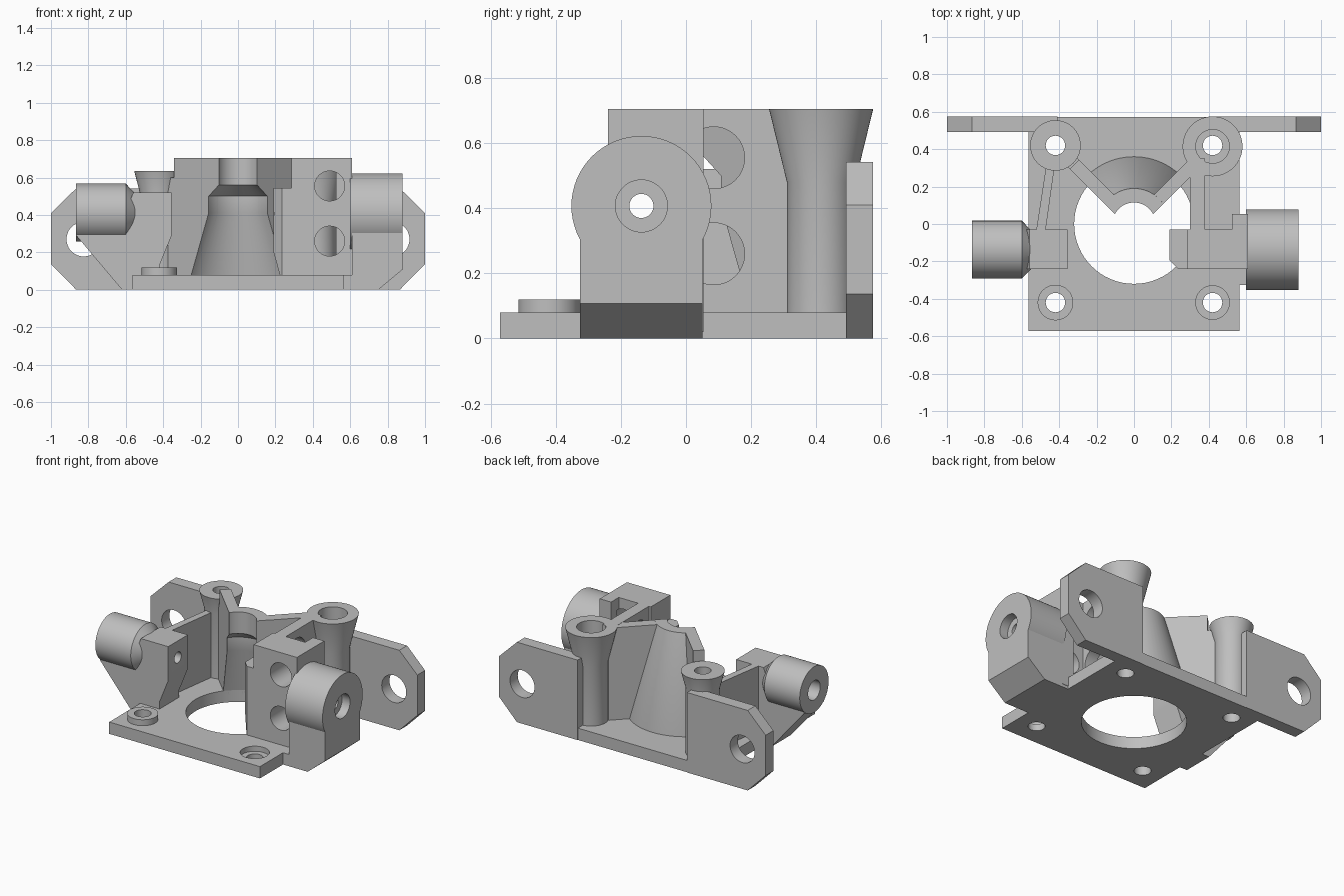
import bpy, bmesh, math
from mathutils import Vector

if "Cube" in bpy.data.objects:
    bpy.data.objects.remove(bpy.data.objects["Cube"], do_unlink=True)

grey = bpy.data.materials.new("light grey plastic")
grey.use_nodes = True
color = (0.52, 0.52, 0.52, 1)
grey.diffuse_color = color
grey.node_tree.nodes["Principled BSDF"].inputs["Base Color"].default_value = color

parts = []
SWAP = {"z": lambda u, v, w: Vector((u, v, w)),
        "y": lambda u, v, w: Vector((u, w, v)),
        "x": lambda u, v, w: Vector((w, u, v))}


def finish(name, bm, keep):
    bmesh.ops.recalc_face_normals(bm, faces=bm.faces)
    mesh = bpy.data.meshes.new(name)
    bm.to_mesh(mesh)
    bm.free()
    mesh.materials.append(grey)
    obj = bpy.data.objects.new(name, mesh)
    bpy.context.collection.objects.link(obj)
    obj.hide_render = not keep
    if keep:
        parts.append(obj)
    return obj


def loft(name, rings, keep):
    """Solid through matching rings of points, capped at both ends."""
    bm = bmesh.new()
    rows = [[bm.verts.new(p) for p in ring] for ring in rings]
    n = len(rows[0])
    for a, b in zip(rows, rows[1:]):
        for i in range(n):
            j = (i + 1) % n
            bm.faces.new((a[i], a[j], b[j], b[i]))
    bm.faces.new(rows[0])
    bm.faces.new(rows[-1])
    return finish(name, bm, keep)


def prism(name, outline, axis, low, high, keep=True):
    return loft(name, [[SWAP[axis](u, v, w) for u, v in outline] for w in (low, high)], keep)


def lathe(name, profile, center=(0, 0), axis="z", keep=True, n=64):
    """Turned solid from (radius, position) pairs along an axis."""
    cu, cv = center
    turn = [math.tau * i / n for i in range(n)]
    return loft(name, [[SWAP[axis](cu + r * math.cos(a), cv + r * math.sin(a), w)
                        for a in turn] for r, w in profile], keep)


def rect(u0, u1, v0, v1):
    return [(u0, v0), (u1, v0), (u1, v1), (u0, v1)]


def combine(obj, others, operation="DIFFERENCE"):
    for other in others:
        mod = obj.modifiers.new("cut", "BOOLEAN")
        mod.operation, mod.solver, mod.object = operation, "EXACT", other
        bpy.context.view_layer.update()
        graph = bpy.context.evaluated_depsgraph_get()
        mesh = bpy.data.meshes.new_from_object(obj.evaluated_get(graph))
        obj.modifiers.clear()
        obj.data = mesh


# Cutters
PIVOT = (-0.137, 0.407)
C = 0.42
cavity = lathe("cavity_cutter", [(0.32, -0.1), (0.32, 0.08), (0.19, 0.41), (0.19, 0.5),
                                 (0.115, 0.56), (0.115, 0.9)], keep=False)
axle = lathe("axle_cutter", [(0.037, -1.1), (0.037, 1.1)], PIVOT, "x", False, 32)
screws = [lathe("screw_cutter", [(0.052, -0.1), (0.052, 0.9)], (sx * C, sy * C), "z", False, 32)
          for sx in (-1, 1) for sy in (-1, 1)]


def bore(r, low, high, center, axis="z"):
    return lathe("bore_cutter", [(r, low), (r, high)], center, axis, False, 48)


# Base plate with counterbore at the front left screw
plate = prism("base_plate", rect(-0.565, 0.565, -0.572, 0.572), "z", 0, 0.08)
combine(plate, [cavity] + screws + [bore(0.09, 0.045, 0.2, (C, -C))])
boss = lathe("front_right_boss", [(0.095, 0.05), (0.095, 0.12)], (-C, -C))
combine(boss, [screws[0]])

# Rear posts with flared heads
tall_post = lathe("rear_left_post", [(0.105, 0.05), (0.105, 0.48), (0.16, 0.705)], (C, 0.415))
combine(tall_post, [screws[3], bore(0.09, 0.6, 0.9, (C, 0.415))])
short_post = lathe("rear_right_post", [(0.105, 0.05), (0.105, 0.52), (0.135, 0.635)], (-C, C))
combine(short_post, [screws[1]])

# Rear ears
for side, label in ((1, "left"), (-1, "right")):
    outline = [(0.41, 0), (0.865, 0), (1, 0.137), (1, 0.41), (0.865, 0.542), (0.41, 0.542)]
    ear = prism(label + "_ear", [(side * x, z) for x, z in outline], "y", 0.492, 0.575)
    combine(ear, [bore(0.092, 0.3, 0.8, (side * 0.825, 0.27), "y")] + screws)

# Hollow half cone between the posts
shell = lathe("center_cone", [(0.36, 0.05), (0.36, 0.08), (0.19, 0.705)])
sector = prism("sector_cutter", [(0, -0.05), (0.6, 0.55), (-0.6, 0.55)], "z", -0.1, 0.9, False)
combine(shell, [sector], "INTERSECT")
combine(shell, [cavity])


# Diagonal webs joining the cone to the posts
def web(name, side, end, top):
    d = 0.025
    s = end * math.sqrt(0.5)
    outline = [(d, -d), (s + d, s - d), (s - d, s + d), (-d, d)]
    obj = prism(name, [(side * x, y) for x, y in outline], "z", 0.06, top)
    combine(obj, [cavity])


web("left_web", 1, 0.49, 0.704)
web("right_web", -1, 0.45, 0.705)
web("right_web_foot", -1, 0.52, 0.6)

# Left carriage block: L-shaped plan with a wall running back to the post
block = prism("left_block", [(0.285, -0.24), (0.61, -0.24), (0.61, 0.053), (0.525, 0.053),
                             (0.525, -0.03), (0.38, -0.03), (0.38, 0.35), (0.3, 0.35),
                             (0.3, -0.03), (0.285, -0.03)], "z", 0.02, 0.705)
rods = [bore(0.08, -0.5, -0.01, (0.49, z), "y") for z in (0.26, 0.555)]
windows = [bore(0.095, 0.25, 0.45, (0.085, z), "x") for z in (0.26, 0.555)]
shaft = bore(0.06, 0.1, 0.7, PIVOT, "x")
combine(block, [cavity, shaft] + rods + windows)
ledge = prism("left_block_ledge", [(0.235, -0.24), (0.29, -0.24), (0.29, -0.03),
                                   (0.19, -0.03), (0.19, -0.195)], "z", 0.06, 0.545)
combine(ledge, [cavity, shaft])

# Left pivot arm with chamfered support
seat = bore(0.08, 0.82, 1, PIVOT, "x")
arm = lathe("left_arm", [(0.215, 0.6), (0.215, 0.88)], PIVOT, "x")
support = prism("left_arm_support", [(0.56, 0), (0.75, 0), (0.88, 0.108), (0.88, 0.4),
                                     (0.61, 0.4), (0.61, 0.08), (0.56, 0.08)],
                "y", -0.325, 0.05)
combine(arm, [support], "UNION")
parts.remove(support)
support.hide_render = True
combine(arm, [axle, seat])

# Right pivot block and arm
wing = prism("right_block", [(-0.62, 0), (-0.42, 0), (-0.42, 0.13), (-0.355, 0.29),
                             (-0.355, 0.52), (-0.56, 0.52), (-0.6, 0.42), (-0.865, 0.42),
                             (-0.865, 0.29)], "y", -0.24, -0.03)
barrel = lathe("right_arm", [(0.155, -0.865), (0.155, -0.6), (0.02, -0.47)],
               (-0.137, 0.412), "x")
socket = bore(0.065, -1, -0.62, PIVOT, "x")
combine(wing, [barrel], "UNION")
parts.remove(barrel)
barrel.hide_render = True
combine(wing, [axle, socket])

# Slanted wall from the right block back to the short post
prism("right_wall", [(-0.525, -0.05), (-0.475, -0.05), (-0.42, 0.34), (-0.465, 0.34)],
      "z", 0.06, 0.52)

# Remove helpers and shade
for obj in list(bpy.context.collection.objects):
    if obj.type == "MESH" and obj.hide_render and obj.name.split(".")[0].endswith(
            ("_cutter", "_support", "right_arm")):
        bpy.data.objects.remove(obj, do_unlink=True)
bpy.ops.object.select_all(action="DESELECT")
for obj in parts:
    obj.select_set(True)
bpy.context.view_layer.objects.active = parts[0]
bpy.ops.object.shade_smooth_by_angle(angle=math.radians(30))
